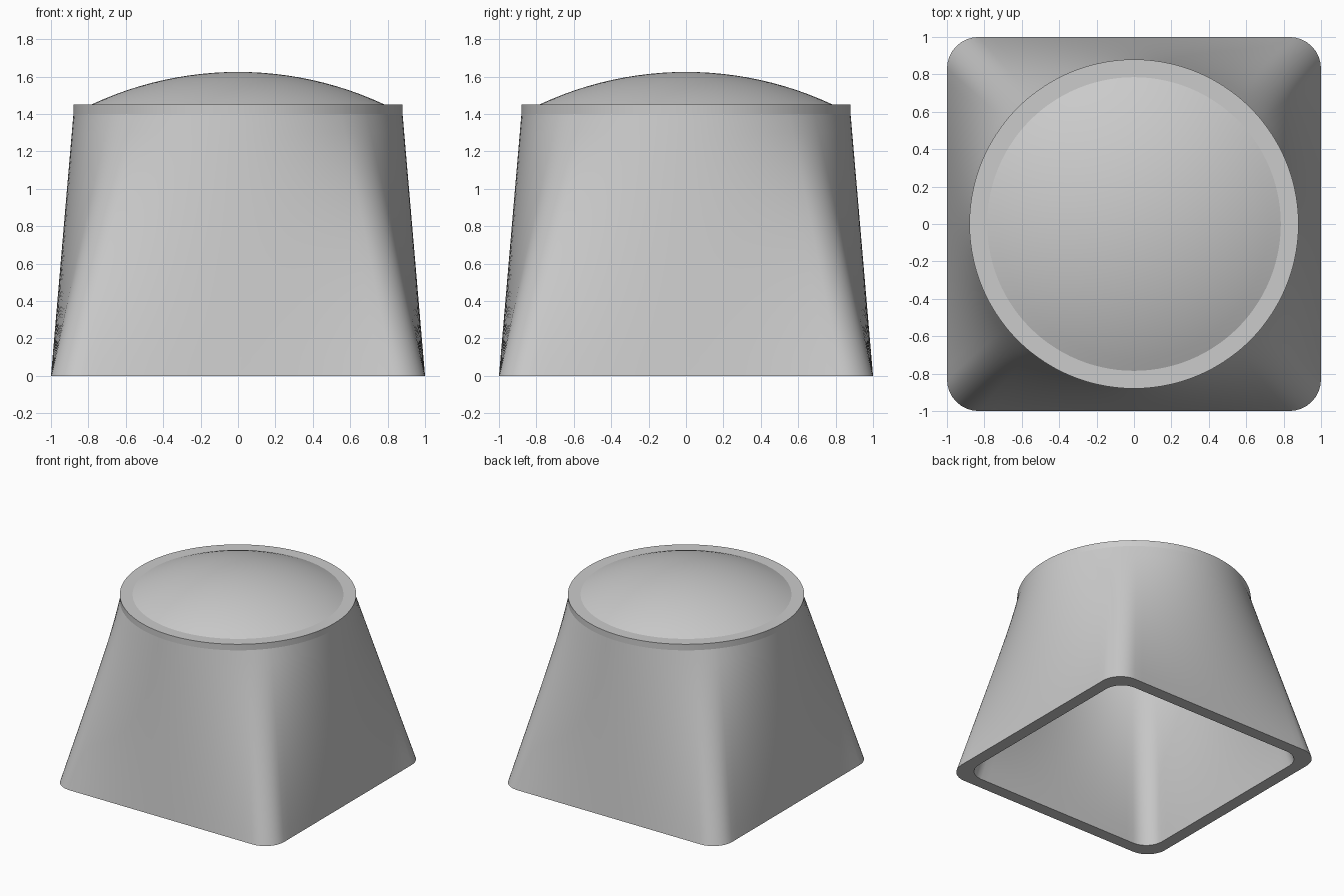
import bpy, bmesh, math

if "Cube" in bpy.data.objects:
    bpy.data.objects.remove(bpy.data.objects["Cube"])

EDGE, CORNER = 24, 8            # segments per straight side and per rounded corner
HALF, RAD = 1.0, 0.17           # base half width and corner radius


def section_points():
    """Matching points on the unit rounded square and on the unit circle."""
    pts = []
    flat, arc = 2 * (HALF - RAD), RAD * math.pi / 2
    share = flat / (flat + arc)
    for q in range(4):
        turn = q * math.pi / 2
        c, s = math.cos(turn), math.sin(turn)
        for i in range(EDGE + CORNER):
            if i < EDGE:
                t = i / EDGE
                x, y = HALF, -flat / 2 + flat * t
                part = share * t
            else:
                t = (i - EDGE) / CORNER
                a = t * math.pi / 2
                x = HALF - RAD + RAD * math.cos(a)
                y = HALF - RAD + RAD * math.sin(a)
                part = share + (1 - share) * t
            ang = turn + (part - share / 2) * math.pi / 2
            pts.append(((x * c - y * s, x * s + y * c),
                        (math.cos(ang), math.sin(ang))))
    return pts


POINTS = section_points()


def ring(bm, z, square, circle, t):
    """Blend from a square of size `square` to a circle of radius `circle`."""
    return [bm.verts.new((a[0] * square * (1 - t) + b[0] * circle * t,
                          a[1] * square * (1 - t) + b[1] * circle * t, z))
            for a, b in POINTS]


def bridge(bm, lo, hi):
    n = len(lo)
    for i in range(n):
        j = (i + 1) % n
        bm.faces.new((lo[i], lo[j], hi[j], hi[i]))


def finish(bm, name):
    bmesh.ops.recalc_face_normals(bm, faces=bm.faces)
    mesh = bpy.data.meshes.new(name)
    bm.to_mesh(mesh)
    bm.free()
    obj = bpy.data.objects.new(name, mesh)
    bpy.context.collection.objects.link(obj)
    bpy.ops.object.select_all(action='DESELECT')
    obj.select_set(True)
    bpy.context.view_layer.objects.active = obj
    bpy.ops.object.shade_smooth_by_angle(angle=math.radians(20))
    return obj


OUT_R, IN_R = 0.88, 0.785       # rim radii
RIM_Z, BAND_Z = 1.45, 1.40      # rim top and start of the upright band
ROWS = 14

# Hollow body: square-to-round outside, upright rim, square-to-round inside
bm = bmesh.new()
rings = [ring(bm, BAND_Z * i / ROWS, 1.0, OUT_R, i / ROWS) for i in range(ROWS + 1)]
band = rings[-1]
rings.append(ring(bm, RIM_Z, 1.0, OUT_R, 1))
rings.append(ring(bm, RIM_Z, 1.0, IN_R, 1))
rings += [ring(bm, BAND_Z * i / ROWS, 0.9, IN_R, i / ROWS) for i in range(ROWS, -1, -1)]
for k, r in enumerate(rings):
    bridge(bm, r, rings[(k + 1) % len(rings)])
for i, v in enumerate(band):
    bm.edges.get((v, band[i - 1])).smooth = False
finish(bm, "hollow_body")

# Domed cover: shallow spherical cap
TOP_Z = 1.625
rise = TOP_Z - RIM_Z
sphere = (IN_R ** 2 + rise ** 2) / (2 * rise)
bm = bmesh.new()
prev = None
for i in range(12, 0, -1):
    r = IN_R * i / 12
    cur = ring(bm, TOP_Z - sphere + math.sqrt(sphere ** 2 - r ** 2), 1.0, r, 1)
    if prev:
        bridge(bm, prev, cur)
    prev = cur
tip = bm.verts.new((0, 0, TOP_Z))
for i in range(len(prev)):
    bm.faces.new((prev[i], prev[(i + 1) % len(prev)], tip))
finish(bm, "domed_cover")
